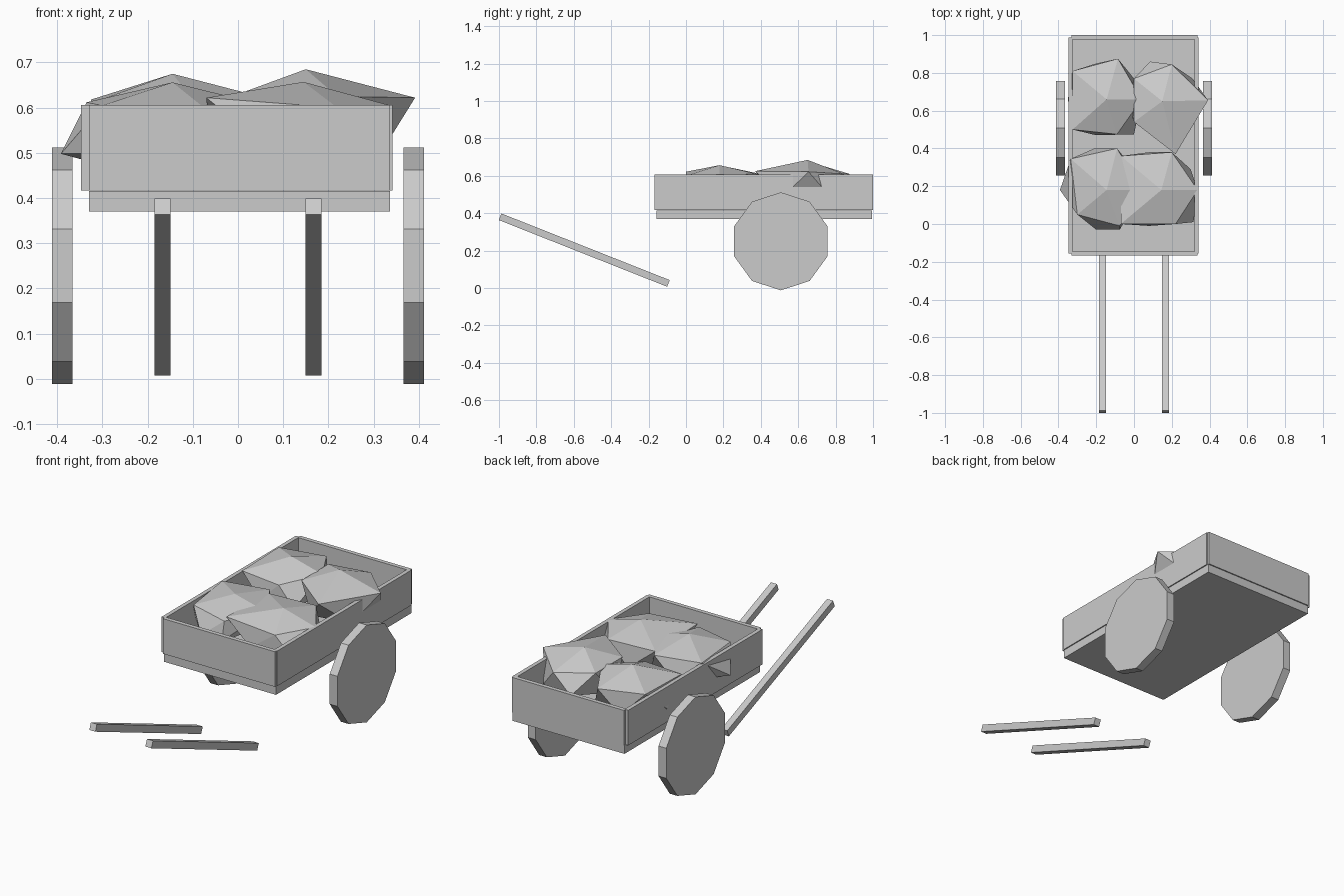
import bpy, bmesh, math
from mathutils import Matrix, Vector


def add_object(name, bm):
    bmesh.ops.recalc_face_normals(bm, faces=bm.faces)
    mesh = bpy.data.meshes.new(name)
    bm.to_mesh(mesh)
    bm.free()
    ob = bpy.data.objects.new(name, mesh)
    bpy.context.collection.objects.link(ob)
    return ob


def box(name, lo, hi, tilt=0):
    lo, hi = Vector(lo), Vector(hi)
    bm = bmesh.new()
    m = (Matrix.Translation((lo + hi) / 2) @ Matrix.Rotation(tilt, 4, 'X')
         @ Matrix.Diagonal((*(hi - lo), 1)))
    bmesh.ops.create_cube(bm, size=1, matrix=m)
    return add_object(name, bm)


# Cart bed: floor board and four wall boards
box("bed_floor", (-0.33, -0.158, 0.37), (0.337, 0.995, 0.416))
box("front_board", (-0.33, -0.168, 0.417), (0.337, -0.145, 0.606))
box("back_board", (-0.33, 0.977, 0.417), (0.337, 1.0, 0.606))
box("left_board", (-0.347, -0.155, 0.417), (-0.325, 0.987, 0.606))
box("right_board", (0.32, -0.155, 0.417), (0.342, 0.987, 0.606))

for name, s in (("left", -1), ("right", 1)):
    # Ten-sided solid wheel
    bm = bmesh.new()
    m = (Matrix.Translation((s * 0.389, 0.507, 0.25))
         @ Matrix.Rotation(math.pi / 2, 4, 'Y') @ Matrix.Rotation(math.pi / 2, 4, 'Z'))
    bmesh.ops.create_cone(bm, cap_ends=True, segments=10, radius1=0.262,
                          radius2=0.262, depth=0.046, matrix=m)
    add_object(name + "_wheel", bm)
    # Sloping handle
    x = s * 0.167
    box(name + "_handle", (x - 0.018, -1.028, 0.184), (x + 0.018, -0.06, 0.222),
        math.radians(-21.6))


# Cargo lumps: squashed icosahedra with uneven rings
def lump(name, top, upper, lower):
    bm = bmesh.new()
    bmesh.ops.create_icosphere(bm, subdivisions=1, radius=1)
    for v in bm.verts:
        turn = math.degrees(math.atan2(v.co.y, v.co.x)) % 360
        if v.co.z > 0.9:
            v.co = top
        elif v.co.z < -0.9:
            v.co = (top[0], top[1], 0.43)
        elif v.co.z > 0:
            v.co = upper[round(turn / 72) % 5]
        else:
            v.co = lower[round((turn - 36) / 72) % 5]
    add_object(name, bm)


lump("back_left_lump", (-0.145, 0.66, 0.675),
     [(0.04, 0.66, 0.627), (-0.085, 0.875, 0.61), (-0.325, 0.81, 0.618),
      (-0.325, 0.5, 0.61), (-0.09, 0.475, 0.605)],
     [(0.0, 0.77, 0.49), (-0.2, 0.85, 0.49), (-0.35, 0.66, 0.49),
      (-0.2, 0.47, 0.5), (0.0, 0.475, 0.5)])
lump("back_right_lump", (0.15, 0.65, 0.685),
     [(0.392, 0.655, 0.622), (0.2, 0.845, 0.61), (0.0, 0.77, 0.63),
      (0.0, 0.54, 0.63), (0.22, 0.37, 0.625)],
     [(0.31, 0.77, 0.49), (0.085, 0.86, 0.52), (-0.03, 0.65, 0.49),
      (0.1, 0.48, 0.49), (0.31, 0.52, 0.49)])
lump("front_left_lump", (-0.145, 0.18, 0.656),
     [(0.04, 0.18, 0.61), (-0.09, 0.4, 0.61), (-0.335, 0.345, 0.612),
      (-0.3, 0.05, 0.605), (-0.075, -0.01, 0.6)],
     [(0.0, 0.29, 0.49), (-0.21, 0.4, 0.5), (-0.392, 0.18, 0.498),
      (-0.2, -0.03, 0.5), (-0.075, -0.03, 0.5)])
lump("front_right_lump", (0.145, 0.18, 0.657),
     [(0.337, 0.18, 0.605), (0.2, 0.38, 0.61), (-0.07, 0.36, 0.61),
      (-0.07, 0.0, 0.622), (0.22, 0.0, 0.6)],
     [(0.3, 0.29, 0.49), (0.08, 0.38, 0.49), (-0.06, 0.18, 0.49),
      (0.08, -0.01, 0.5), (0.315, 0.01, 0.5)])
